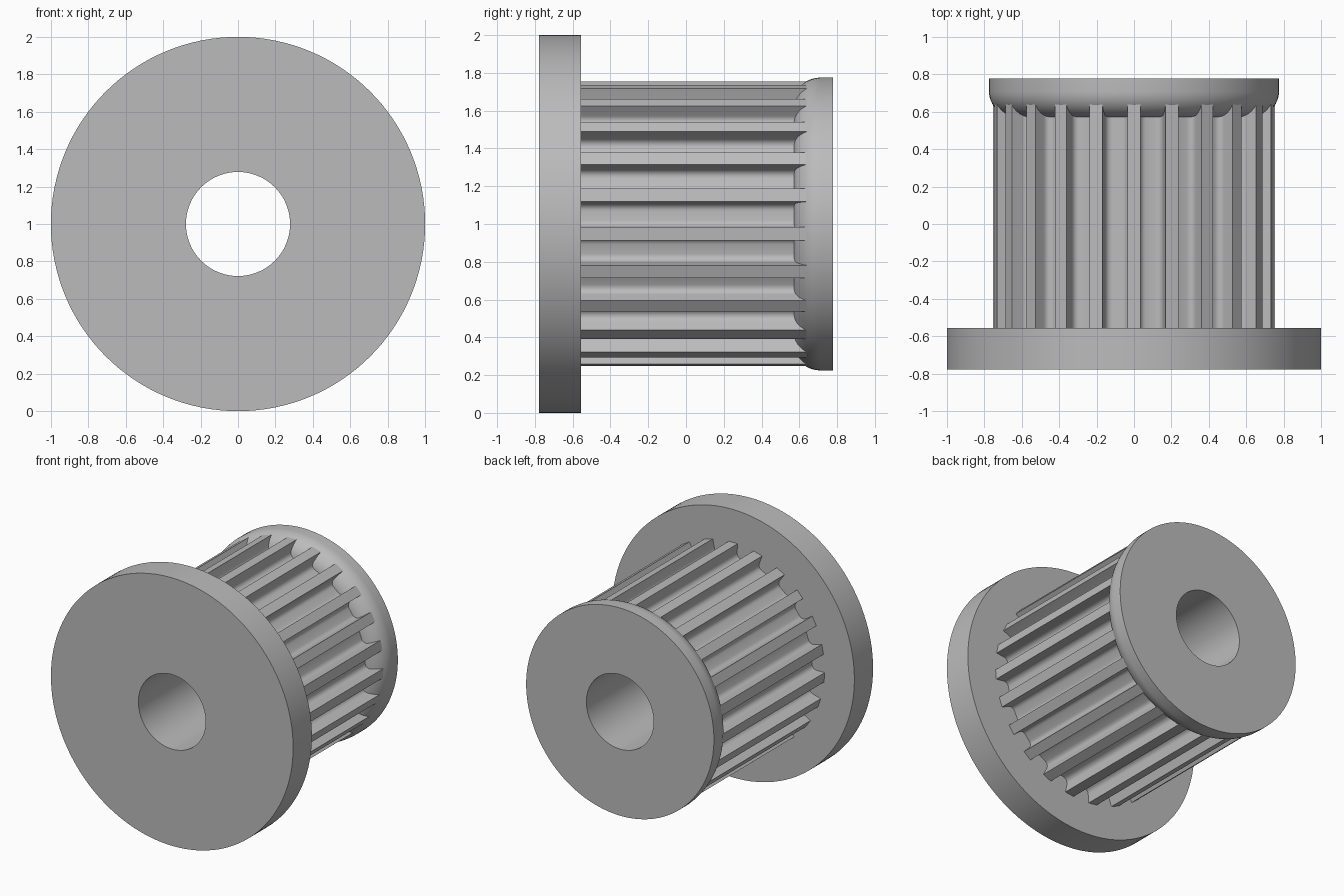
import bpy, bmesh, math

cube = bpy.data.objects.get("Cube")
if cube:
    bpy.data.objects.remove(cube, do_unlink=True)

TEETH = 23
SEGMENTS = 128
CENTRE_Z = 1.0

metal = bpy.data.materials.new("grey metal")
metal.use_nodes = True
grey = (0.5, 0.5, 0.5, 1)
metal.diffuse_color = grey
metal.node_tree.nodes["Principled BSDF"].inputs["Base Color"].default_value = grey


def polar(r, a, y):
    """Point at radius r, angle a from the top, around the pulley axis."""
    return (r * math.sin(a), y, CENTRE_Z + r * math.cos(a))


def grid_object(name, rings, wrap):
    """Skin closed rings of points; wrap joins the last ring to the first."""
    bm = bmesh.new()
    loops = [[bm.verts.new(p) for p in ring] for ring in rings]
    pairs = list(zip(loops, loops[1:]))
    if wrap:
        pairs.append((loops[-1], loops[0]))
    for a, b in pairs:
        n = len(a)
        for i in range(n):
            j = (i + 1) % n
            bm.faces.new((a[i], b[i], b[j], a[j]))
    mesh = bpy.data.meshes.new(name)
    bm.to_mesh(mesh)
    bm.free()
    mesh.materials.append(metal)
    obj = bpy.data.objects.new(name, mesh)
    bpy.context.collection.objects.link(obj)
    bpy.ops.object.select_all(action="DESELECT")
    obj.select_set(True)
    bpy.context.view_layer.objects.active = obj
    bpy.ops.object.shade_smooth_by_angle(angle=math.radians(30))
    return obj


# Hub: bore, wide front flange and rounded rear flange in one turned profile
BORE, CORE, ROUND = 0.278, 0.62, 0.14
rear_r, rear_y = 0.775, 0.57
profile = [(BORE, -0.778), (1.0, -0.778), (1.0, -0.557), (CORE, -0.557), (CORE, rear_y)]
for k in range(13):
    t = math.pi / 2 * k / 12
    profile.append((rear_r - ROUND + ROUND * math.sin(t),
                    rear_y + ROUND - ROUND * math.cos(t)))
profile += [(rear_r, 0.778), (BORE, 0.778)]
hub_rings = [[polar(r, math.tau * i / SEGMENTS, y) for i in range(SEGMENTS)]
             for r, y in profile]
grid_object("hub_and_flanges", hub_rings, True)

# Toothed sleeve: flat lands with round-cornered grooves between them
LAND, ROOT, FILLET = 0.752, 0.65, 0.038
half_groove = [(0.067, LAND)]
for k in range(7):
    t = math.pi / 2 * k / 6
    half_groove.append((0.025 + FILLET * math.cos(t), ROOT + FILLET * (1 - math.sin(t))))
groove = [(-x, h) for x, h in half_groove] + half_groove[::-1]

outline = []
for n in range(TEETH):
    middle = math.tau * (n + 0.5) / TEETH
    for x, h in groove:
        outline.append((math.hypot(x, h), middle + math.atan2(x, h)))
sleeve_rings = [[polar(r, a, y) for r, a in outline] for y in (-0.56, 0.72)]
grid_object("toothed_sleeve", sleeve_rings, False)

# Outward-facing normals
for name in ("hub_and_flanges", "toothed_sleeve"):
    mesh = bpy.data.objects[name].data
    bm = bmesh.new()
    bm.from_mesh(mesh)
    bmesh.ops.recalc_face_normals(bm, faces=bm.faces)
    bm.to_mesh(mesh)
    bm.free()
